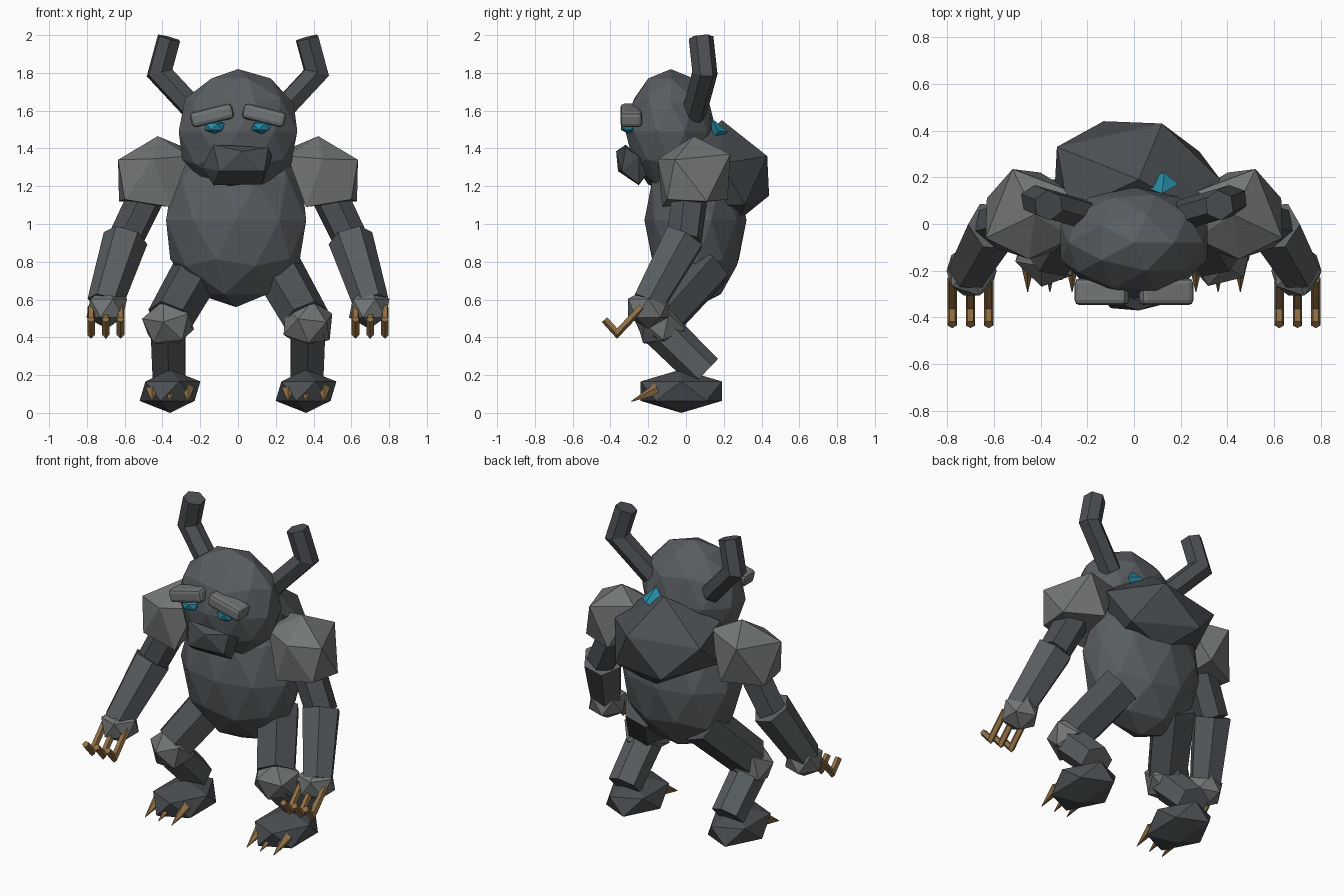
import bpy, bmesh, math
from mathutils import Vector

if "Cube" in bpy.data.objects:
    bpy.data.objects.remove(bpy.data.objects["Cube"])


def material(name, color):
    m = bpy.data.materials.new(name)
    m.diffuse_color = (*color, 1)
    m.use_nodes = True
    m.node_tree.nodes["Principled BSDF"].inputs["Base Color"].default_value = m.diffuse_color
    return m


STONE = material("stone", (0.10, 0.112, 0.12))
DARK = material("dark_stone", (0.07, 0.079, 0.085))
LIGHT = material("light_stone", (0.17, 0.18, 0.18))
CLAW = material("claw", (0.28, 0.16, 0.06))
GLOW = material("glow", (0.02, 0.25, 0.36))


def finish(name, bm, mat):
    bmesh.ops.recalc_face_normals(bm, faces=bm.faces[:])
    me = bpy.data.meshes.new(name)
    bm.to_mesh(me)
    bm.free()
    me.materials.append(mat)
    ob = bpy.data.objects.new(name, me)
    bpy.context.collection.objects.link(ob)
    return ob


def boulder(name, loc, size, mat, sub=1, rot=(0, 0, 0)):
    """Faceted icosphere."""
    bm = bmesh.new()
    bmesh.ops.create_icosphere(bm, subdivisions=sub, radius=1)
    ob = finish(name, bm, mat)
    ob.location, ob.scale, ob.rotation_euler = loc, size, rot
    return ob


def prism(name, p, q, r1, r2, mat, sides=6):
    """Faceted limb segment or spike from p to q."""
    p, q = Vector(p), Vector(q)
    bm = bmesh.new()
    bmesh.ops.create_cone(bm, cap_ends=True, segments=sides, radius1=r1,
                          radius2=r2, depth=(q - p).length)
    ob = finish(name, bm, mat)
    ob.location = (p + q) / 2
    ob.rotation_euler = (q - p).to_track_quat('Z', 'Y').to_euler()
    return ob


def bent_tube(name, points, radius, mat, sides=6):
    """Mitred tube along points, the rings lying in the bend planes."""
    pts = [Vector(p) for p in points]
    dirs = [(b - a).normalized() for a, b in zip(pts, pts[1:])]
    bm = bmesh.new()
    base = pts[0]
    u = dirs[0].orthogonal().normalized()
    v = dirs[0].cross(u)
    ring = [base + radius * (u * math.cos(a) + v * math.sin(a))
            for a in (2 * math.pi * i / sides for i in range(sides))]
    rings = [[bm.verts.new(c) for c in ring]]
    for i, d in enumerate(dirs):
        n = (d + dirs[i + 1]).normalized() if i + 1 < len(dirs) else d
        ring = [c + d * ((pts[i + 1] - c).dot(n) / d.dot(n)) for c in ring]
        rings.append([bm.verts.new(c) for c in ring])
    for a, b in zip(rings, rings[1:]):
        for i in range(sides):
            j = (i + 1) % sides
            bm.faces.new((a[i], a[j], b[j], b[i]))
    bm.faces.new(rings[0])
    bm.faces.new(rings[-1])
    return finish(name, bm, mat)


def hull(name, points, mat):
    """Chiselled rock as the convex hull of a few points."""
    bm = bmesh.new()
    for p in points:
        bm.verts.new(p)
    bmesh.ops.convex_hull(bm, input=bm.verts[:])
    loose = [v for v in bm.verts if not v.link_faces]
    bmesh.ops.delete(bm, geom=loose, context='VERTS')
    return finish(name, bm, mat)


# Body and head
boulder("torso", (-0.01, 0.05, 1.02), (0.39, 0.27, 0.46), STONE, 2)
boulder("head", (0, -0.08, 1.49), (0.33, 0.24, 0.33), STONE, 2)

# Rocky hump on the back with a crystal
hull("back_hump", [(-0.33, 0.33, 1.36), (-0.13, 0.44, 1.15), (0.12, 0.43, 1.36),
                   (0.28, 0.31, 1.10), (0.37, 0.19, 1.32), (-0.34, 0.14, 1.20),
                   (0.02, 0.19, 1.55), (0.02, 0.28, 1.02), (-0.28, 0.05, 1.42),
                   (0.28, 0.05, 1.42), (0.2, 0.05, 1.1), (-0.2, 0.05, 1.1)], DARK)
hull("back_crystal", [(0.12, 0.13, 1.565), (0.04, 0.16, 1.49), (0.19, 0.17, 1.49),
                      (0.13, 0.22, 1.49), (0.06, 0.2, 1.45), (0.12, 0.14, 1.43)], GLOW)

# Muzzle
hull("muzzle", [(-0.13, -0.32, 1.42), (0.16, -0.32, 1.405), (0.18, -0.25, 1.36),
                (-0.19, -0.25, 1.30), (0.02, -0.37, 1.385), (-0.10, -0.36, 1.28),
                (0.14, -0.34, 1.28), (0.13, -0.25, 1.21), (-0.13, -0.25, 1.205),
                (-0.12, -0.18, 1.3), (0.12, -0.18, 1.3)], DARK)

SHOULDER = [(0.425, 0.04, 1.465), (0.635, -0.06, 1.34), (0.52, 0.235, 1.37),
            (0.63, 0.11, 1.12), (0.36, -0.125, 1.09), (0.60, -0.10, 1.13),
            (0.45, -0.15, 1.345), (0.40, 0.22, 1.13), (0.27, 0.14, 1.40),
            (0.26, -0.06, 1.36)]

for s, side in ((-1, "left"), (1, "right")):
    # Eye and heavy brow
    boulder(side + "_eye", (s * 0.125, -0.305, 1.515), (0.06, 0.045, 0.038), GLOW)
    bm = bmesh.new()
    bmesh.ops.create_cube(bm, size=1)
    bmesh.ops.scale(bm, vec=(0.23, 0.115, 0.083), verts=bm.verts)
    bmesh.ops.bevel(bm, geom=bm.edges[:], offset=0.022, segments=2,
                    profile=0.5, affect='EDGES')
    brow = finish(side + "_brow", bm, LIGHT)
    brow.location = (s * 0.138, -0.29, 1.575)
    brow.rotation_euler = (0, s * 0.24, 0)

    # Bent horn
    bent_tube(side + "_horn", [(s * 0.21, 0.04, 1.58), (s * 0.415, 0.10, 1.80),
                               (s * 0.365, 0.08, 1.985)], 0.066, DARK)

    # Shoulder and arm
    hull(side + "_shoulder", [(s * x, y, z) for x, y, z in SHOULDER], LIGHT)
    prism(side + "_upper_arm", (s * 0.44, 0.03, 1.24), (s * 0.60, -0.01, 0.91),
          0.1, 0.095, DARK)
    prism(side + "_forearm", (s * 0.595, -0.01, 0.925), (s * 0.705, -0.2, 0.58),
          0.12, 0.095, STONE)
    boulder(side + "_hand", (s * 0.695, -0.2, 0.555), (0.12, 0.125, 0.11), LIGHT)

    # Hooked finger claws
    for i in (-1, 0, 1):
        x = s * 0.70 + i * 0.078
        bent_tube(side + "_finger_claw", [(x, -0.235, 0.56), (x, -0.365, 0.423),
                                          (x, -0.43, 0.495)], 0.021, CLAW, 5)

    # Leg
    prism(side + "_thigh", (s * 0.20, 0.12, 0.78), (s * 0.36, -0.13, 0.50),
          0.135, 0.125, DARK)
    boulder(side + "_knee", (s * 0.37, -0.135, 0.47), (0.15, 0.135, 0.135), LIGHT, 1,
            (0.4, 0, s * 0.5))
    prism(side + "_shin", (s * 0.37, -0.14, 0.45), (s * 0.365, 0.10, 0.215),
          0.105, 0.1, STONE)

    # Foot with toe claws
    boulder(side + "_foot", (s * 0.36, -0.025, 0.115), (0.18, 0.253, 0.115), DARK)
    for i in (-1, 0, 1):
        x = s * 0.36 + i * 0.095
        prism(side + "_toe_claw", (x, -0.15, 0.125), (x, -0.29, 0.06), 0.035, 0.002, CLAW, 5)
